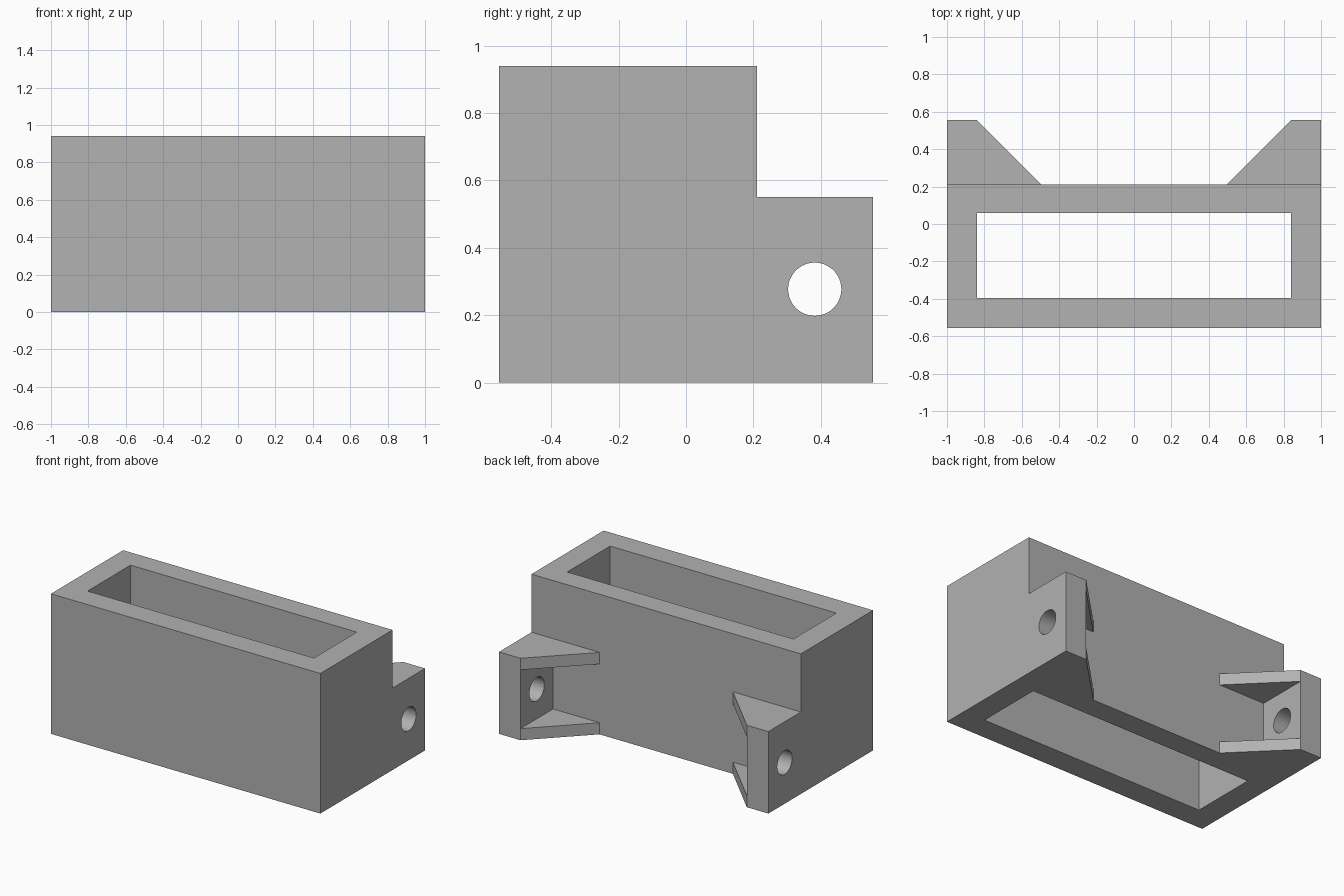
import bpy, bmesh, math
from mathutils import Matrix

if "Cube" in bpy.data.objects:
    bpy.data.objects.remove(bpy.data.objects["Cube"], do_unlink=True)

HALF_X, FRONT, WALL_BACK, EAR_BACK = 1.0, -0.555, 0.21, 0.555
HEIGHT, EAR_TOP, INNER_X, PLATE = 0.94, 0.55, 0.84, 0.078

grey = bpy.data.materials.new("plain grey")
grey.use_nodes = True
grey.diffuse_color = (0.445, 0.445, 0.445, 1)
grey.node_tree.nodes["Principled BSDF"].inputs["Base Color"].default_value = grey.diffuse_color


def prism(name, outline, vector):
    """Extrude a closed planar outline along a vector."""
    bm = bmesh.new()
    face = bm.faces.new([bm.verts.new(p) for p in outline])
    moved = bmesh.ops.extrude_face_region(bm, geom=[face])["geom"]
    bmesh.ops.translate(bm, vec=vector, verts=[v for v in moved if isinstance(v, bmesh.types.BMVert)])
    if face.is_valid and len(face.edges) and not any(len(e.link_faces) > 1 for e in face.edges):
        bm.faces.new(list(face.verts))
    bmesh.ops.recalc_face_normals(bm, faces=bm.faces)
    return finish(name, bm)


def finish(name, bm):
    mesh = bpy.data.meshes.new(name)
    bm.to_mesh(mesh)
    bm.free()
    mesh.materials.append(grey)
    obj = bpy.data.objects.new(name, mesh)
    bpy.context.collection.objects.link(obj)
    return obj


def block(name, x, y0, y1, z0, z1):
    outline = [(-x, y0, z0), (x, y0, z0), (x, y1, z0), (-x, y1, z0)]
    return prism(name, outline, (0, 0, z1 - z0))


def cut(target, cutter):
    cutter.hide_render = True
    mod = target.modifiers.new(cutter.name, "BOOLEAN")
    mod.operation, mod.solver, mod.object = "DIFFERENCE", "EXACT", cutter
    bpy.ops.object.modifier_apply(modifier=mod.name)
    bpy.data.objects.remove(cutter, do_unlink=True)


# L-shaped side silhouette, drawn across the full width
side = [(FRONT, 0), (EAR_BACK, 0), (EAR_BACK, EAR_TOP),
        (WALL_BACK, EAR_TOP), (WALL_BACK, HEIGHT), (FRONT, HEIGHT)]
body = prism("bracket_box", [(-HALF_X, y, z) for y, z in side], (2 * HALF_X, 0, 0))
bpy.context.view_layer.objects.active = body
body.select_set(True)

# Open cavity through the box
cut(body, block("cavity", INNER_X, -0.395, 0.06, -0.2, 1.2))

# Gap between the two ears, with 45 degree gusset edges
over = 0.1
root = INNER_X - (EAR_BACK - WALL_BACK)
end = EAR_BACK + over
gap = [(-root, WALL_BACK), (root, WALL_BACK), (INNER_X + over, end), (-INNER_X - over, end)]
cut(body, prism("ear_gap", [(x, y, -0.2) for x, y in gap], (0, 0, 1.0)))

# Pocket that leaves an upper and a lower gusset on each ear
cut(body, block("gusset_pocket", INNER_X, WALL_BACK, end, PLATE, EAR_TOP - PLATE))

# Pivot hole through both ears
bm = bmesh.new()
bmesh.ops.create_cone(bm, cap_ends=True, segments=48, radius1=0.079, radius2=0.079, depth=2.4,
                      matrix=Matrix.Translation((0, 0.382, 0.277)) @ Matrix.Rotation(math.pi / 2, 4, "Y"))
cut(body, finish("pivot_hole", bm))

bpy.ops.object.shade_smooth_by_angle(angle=math.radians(30))
